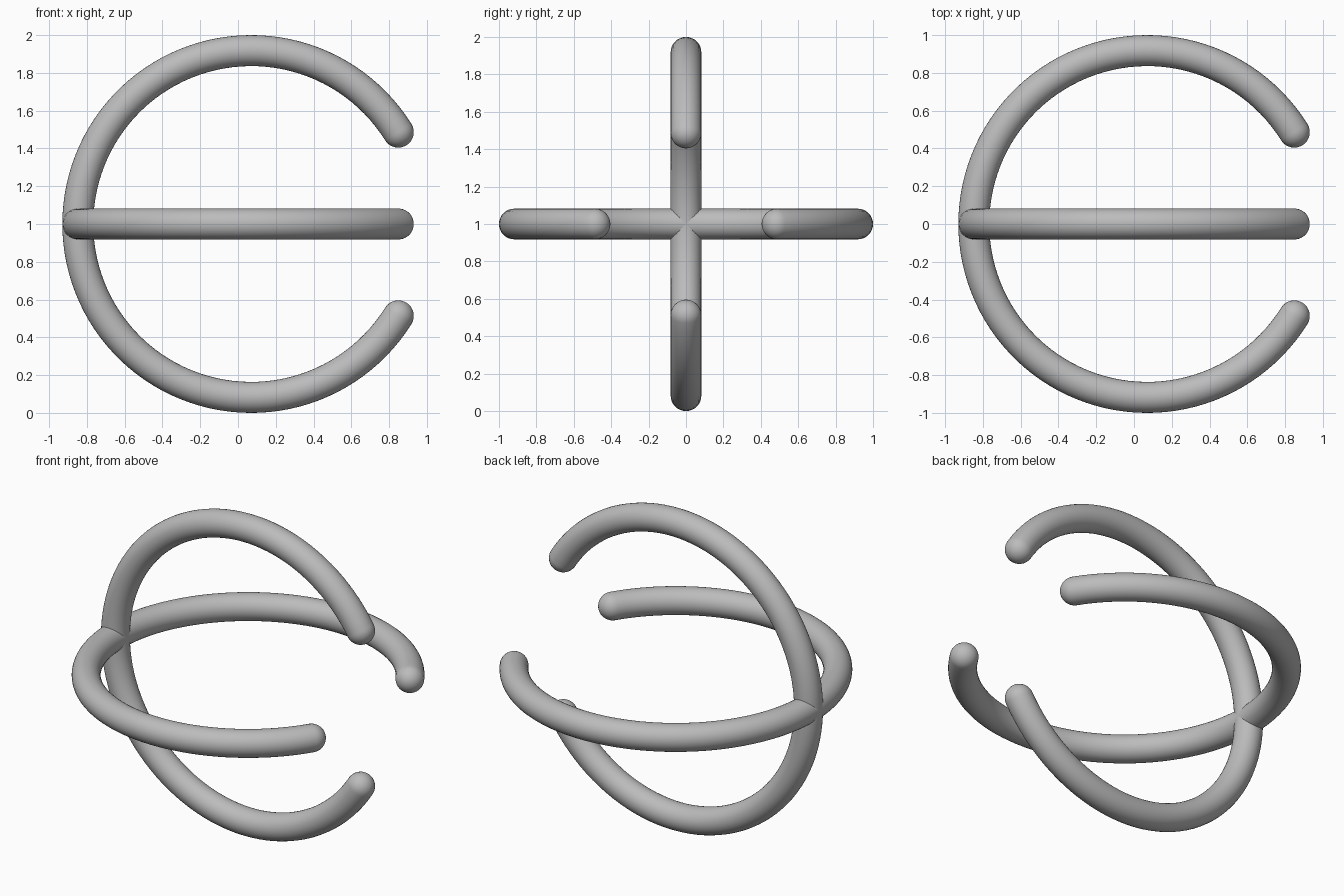
import bpy, bmesh
from math import sin, cos, pi, radians
from mathutils import Vector

RING_R, TUBE_R = 0.918, 0.082
CENTRE = Vector((0.07, 0, 1))
GAP = radians(32)          # half of the opening, facing +x
ARC_STEPS, SIDES, CAP_STEPS = 96, 32, 8

if "Cube" in bpy.data.objects:
    bpy.data.objects.remove(bpy.data.objects["Cube"], do_unlink=True)

grey = bpy.data.materials.new("plain grey")
grey.use_nodes = True
colour = (0.5, 0.5, 0.5, 1)
grey.diffuse_color = colour
grey.node_tree.nodes["Principled BSDF"].inputs["Base Color"].default_value = colour


def open_ring(name, up):
    """Round-ended tube bent into an open ring in the plane of x and up."""
    side = Vector((1, 0, 0)).cross(up)
    # Stations along the tube: angle, shift along the tangent, tube radius
    cap = [(TUBE_R * cos(a), TUBE_R * sin(a))
           for a in (i * pi / 2 / CAP_STEPS for i in range(1, CAP_STEPS))]
    start, end = GAP, 2 * pi - GAP
    stations = [(start, -shift, r) for shift, r in cap]
    stations += [(start + (end - start) * i / ARC_STEPS, 0, TUBE_R)
                 for i in range(ARC_STEPS + 1)]
    stations += [(end, shift, r) for shift, r in reversed(cap)]

    def frame(angle):
        out = Vector((cos(angle), 0, 0)) + up * sin(angle)
        along = Vector((-sin(angle), 0, 0)) + up * cos(angle)
        return out, along

    bm = bmesh.new()
    loops = []
    for angle, shift, r in stations:
        out, along = frame(angle)
        mid = CENTRE + out * RING_R + along * shift
        loops.append([bm.verts.new(mid + (out * cos(t) + side * sin(t)) * r)
                      for t in (2 * pi * k / SIDES for k in range(SIDES))])
    for a, b in zip(loops, loops[1:]):
        for k in range(SIDES):
            n = (k + 1) % SIDES
            bm.faces.new((a[k], a[n], b[n], b[k]))
    # Close the rounded ends
    for loop, angle, sign in ((loops[0], start, -1), (loops[-1], end, 1)):
        out, along = frame(angle)
        tip = bm.verts.new(CENTRE + out * RING_R + along * TUBE_R * sign)
        for k in range(SIDES):
            bm.faces.new((loop[k], loop[(k + 1) % SIDES], tip))
    bmesh.ops.recalc_face_normals(bm, faces=bm.faces)
    for f in bm.faces:
        f.smooth = True
    mesh = bpy.data.meshes.new(name)
    bm.to_mesh(mesh)
    bm.free()
    mesh.materials.append(grey)
    obj = bpy.data.objects.new(name, mesh)
    bpy.context.collection.objects.link(obj)


open_ring("upright_open_ring", Vector((0, 0, 1)))
open_ring("flat_open_ring", Vector((0, 1, 0)))
